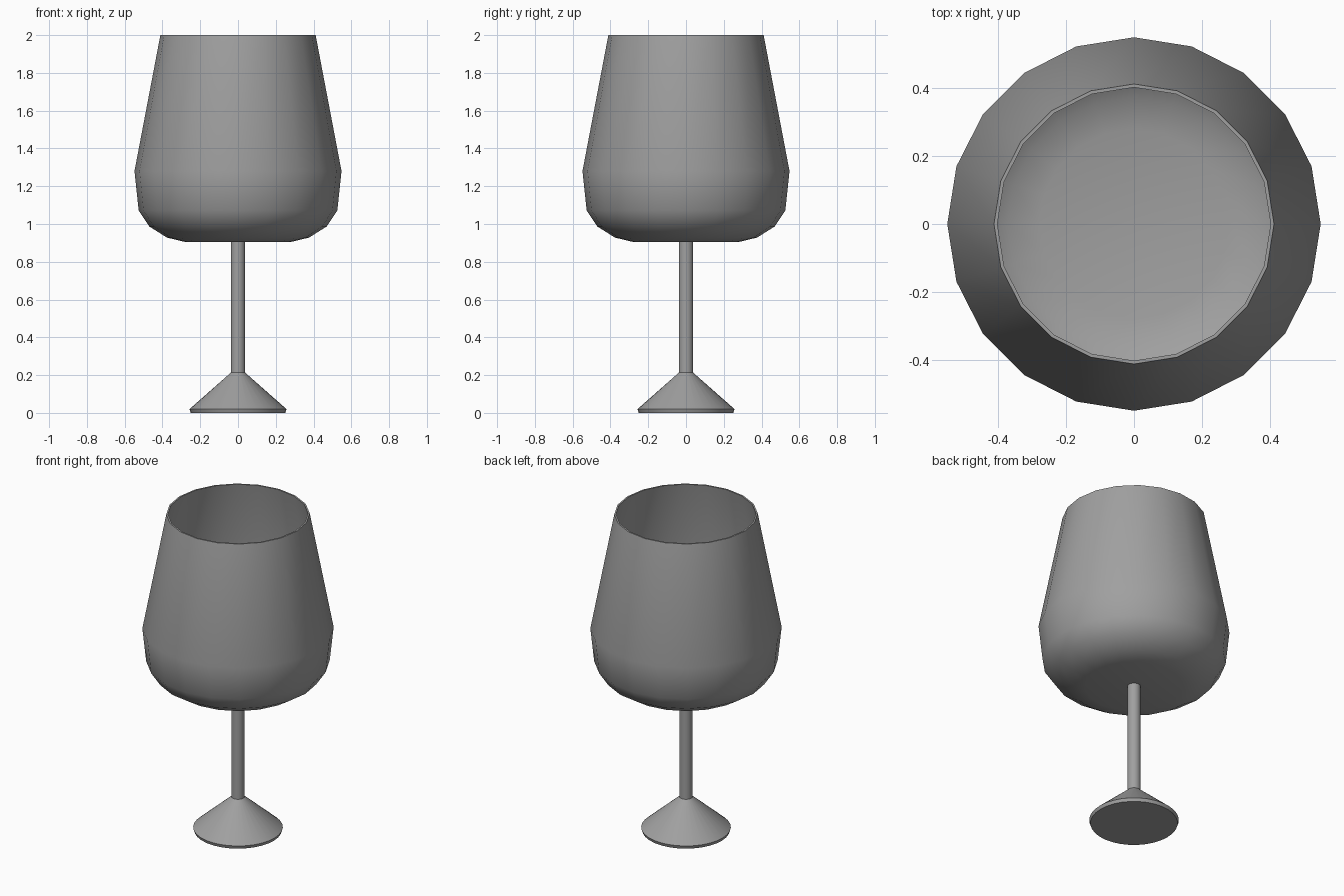
import bpy, bmesh, math

if "Cube" in bpy.data.objects:
    bpy.data.objects.remove(bpy.data.objects["Cube"])

grey = bpy.data.materials.new("grey")
grey.diffuse_color = (0.35, 0.35, 0.35, 1)
grey.use_nodes = True
grey.node_tree.nodes["Principled BSDF"].inputs["Base Color"].default_value = grey.diffuse_color


def lathe(name, profile, sides, angle):
    """Revolve (radius, z) points about z; radius 0 makes a pole."""
    bm = bmesh.new()
    rings = []
    for r, z in profile:
        if r == 0:
            rings.append([bm.verts.new((0, 0, z))] * sides)
        else:
            rings.append([bm.verts.new((r * math.cos(2 * math.pi * i / sides),
                                        r * math.sin(2 * math.pi * i / sides), z))
                          for i in range(sides)])
    for a, b in zip(rings, rings[1:]):
        for i in range(sides):
            j = (i + 1) % sides
            bm.faces.new(list(dict.fromkeys((a[i], a[j], b[j], b[i]))))
    bmesh.ops.recalc_face_normals(bm, faces=bm.faces)
    me = bpy.data.meshes.new(name)
    bm.to_mesh(me)
    bm.free()
    me.materials.append(grey)
    ob = bpy.data.objects.new(name, me)
    bpy.context.collection.objects.link(ob)
    bpy.ops.object.select_all(action='DESELECT')
    ob.select_set(True)
    bpy.context.view_layer.objects.active = ob
    bpy.ops.object.shade_smooth_by_angle(angle=math.radians(angle))
    return ob


# Bowl: outer wall up to the rim, then the thin inner wall back down
lathe("bowl", [(0, 0.905), (0.28, 0.905), (0.376, 0.928), (0.47, 0.987),
               (0.526, 1.072), (0.548, 1.28), (0.411, 2.0),
               (0.401, 2.0), (0.537, 1.28), (0.516, 1.076), (0.463, 0.995),
               (0.372, 0.939), (0.278, 0.916), (0, 0.916)], 20, 40)

# Stem
lathe("stem", [(0, 0.2), (0.038, 0.2), (0.038, 0.908), (0, 0.908)], 32, 30)

# Foot: flat cone on a thin, slightly tapered disc
lathe("foot", [(0, 0), (0.25, 0), (0.257, 0.02), (0.038, 0.213), (0, 0.213)], 32, 30)
